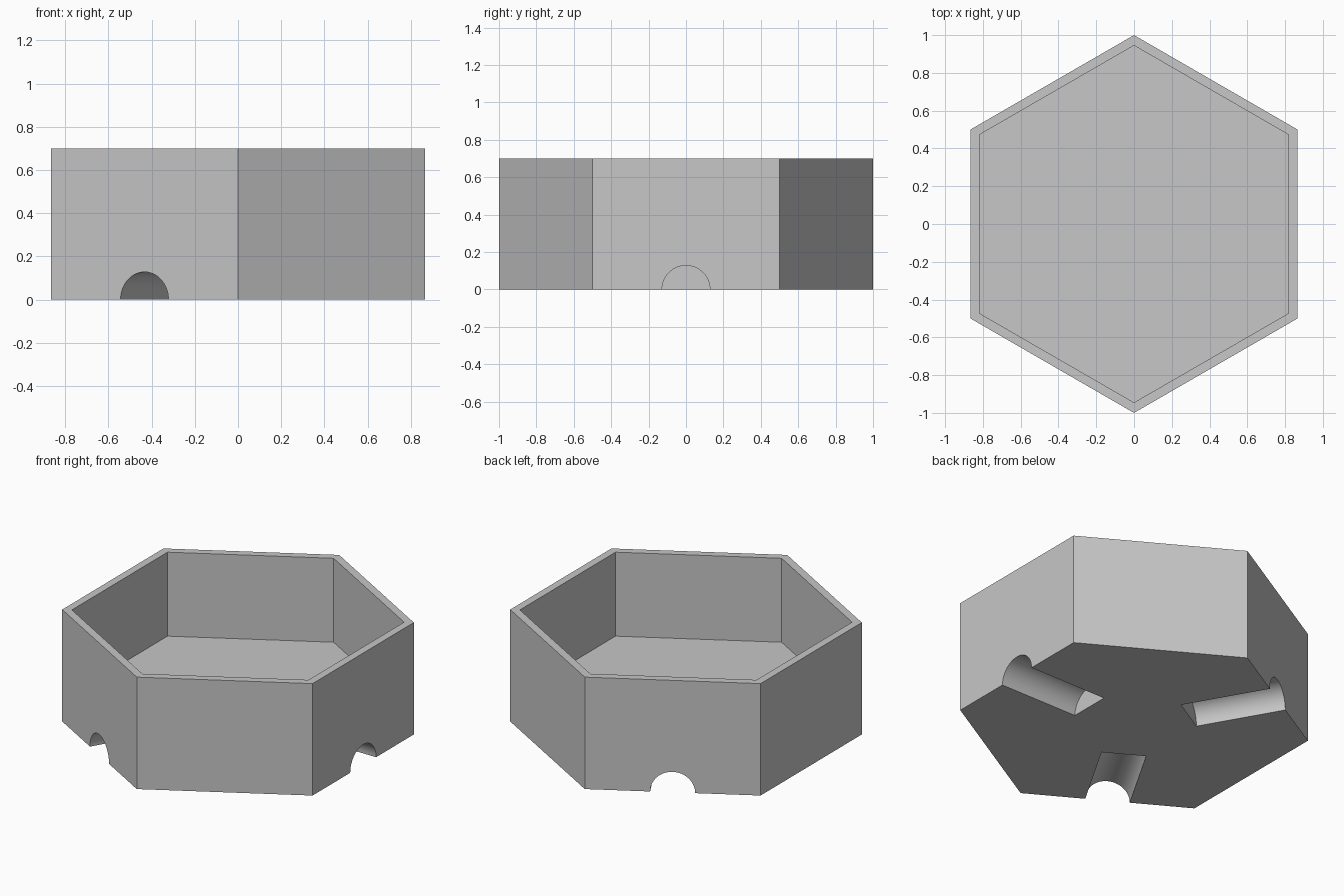
import bpy
import bmesh
from math import pi, sin, cos, radians
from mathutils import Matrix

HEIGHT = 0.70
FLOOR = 0.175
INNER = 0.945        # inner corner radius, the outer one is 1
GROOVE_RADIUS = 0.128
GROOVE_START = 0.33  # distance of the blind end from the centre
GROOVE_END = 1.1

cube = bpy.data.objects.get("Cube")
if cube:
    bpy.data.objects.remove(cube, do_unlink=True)

grey = bpy.data.materials.new("plain grey")
grey.use_nodes = True
colour = (0.57, 0.57, 0.57, 1)
grey.diffuse_color = colour
grey.node_tree.nodes["Principled BSDF"].inputs["Base Color"].default_value = colour


def make_object(name, bm):
    bmesh.ops.recalc_face_normals(bm, faces=bm.faces)
    mesh = bpy.data.meshes.new(name)
    bm.to_mesh(mesh)
    bm.free()
    mesh.materials.append(grey)
    obj = bpy.data.objects.new(name, mesh)
    bpy.context.collection.objects.link(obj)
    return obj


def hexagon(bm, radius, z):
    angles = [pi / 2 + i * pi / 3 for i in range(6)]
    return [bm.verts.new((radius * cos(a), radius * sin(a), z)) for a in angles]


# Hexagonal tray: outer wall, rim, inner wall and floor
bm = bmesh.new()
rings = [hexagon(bm, 1, 0), hexagon(bm, 1, HEIGHT),
         hexagon(bm, INNER, HEIGHT), hexagon(bm, INNER, FLOOR)]
for low, high in zip(rings, rings[1:]):
    for i in range(6):
        j = (i + 1) % 6
        bm.faces.new((low[i], low[j], high[j], high[i]))
bm.faces.new(rings[0])
bm.faces.new(rings[-1])
tray = make_object("hexagonal_tray", bm)

# Three round grooves under the base, running out through every other side
bm = bmesh.new()
for angle in (0, 120, 240):
    place = (Matrix.Rotation(radians(angle), 4, "Z")
             @ Matrix.Translation(((GROOVE_START + GROOVE_END) / 2, 0, 0))
             @ Matrix.Rotation(pi / 2, 4, "Y"))
    bmesh.ops.create_cone(bm, cap_ends=True, segments=64,
                          radius1=GROOVE_RADIUS, radius2=GROOVE_RADIUS,
                          depth=GROOVE_END - GROOVE_START, matrix=place)
cutter = make_object("groove_cutter", bm)
cutter.hide_render = True

cut = tray.modifiers.new("grooves", "BOOLEAN")
cut.operation = "DIFFERENCE"
cut.solver = "EXACT"
cut.object = cutter

bpy.ops.object.select_all(action="DESELECT")
tray.select_set(True)
bpy.context.view_layer.objects.active = tray
bpy.ops.object.modifier_apply(modifier=cut.name)
bpy.data.objects.remove(cutter, do_unlink=True)

# Round grooves shade smooth, corners stay crisp
bpy.ops.object.shade_smooth_by_angle(angle=radians(30))
